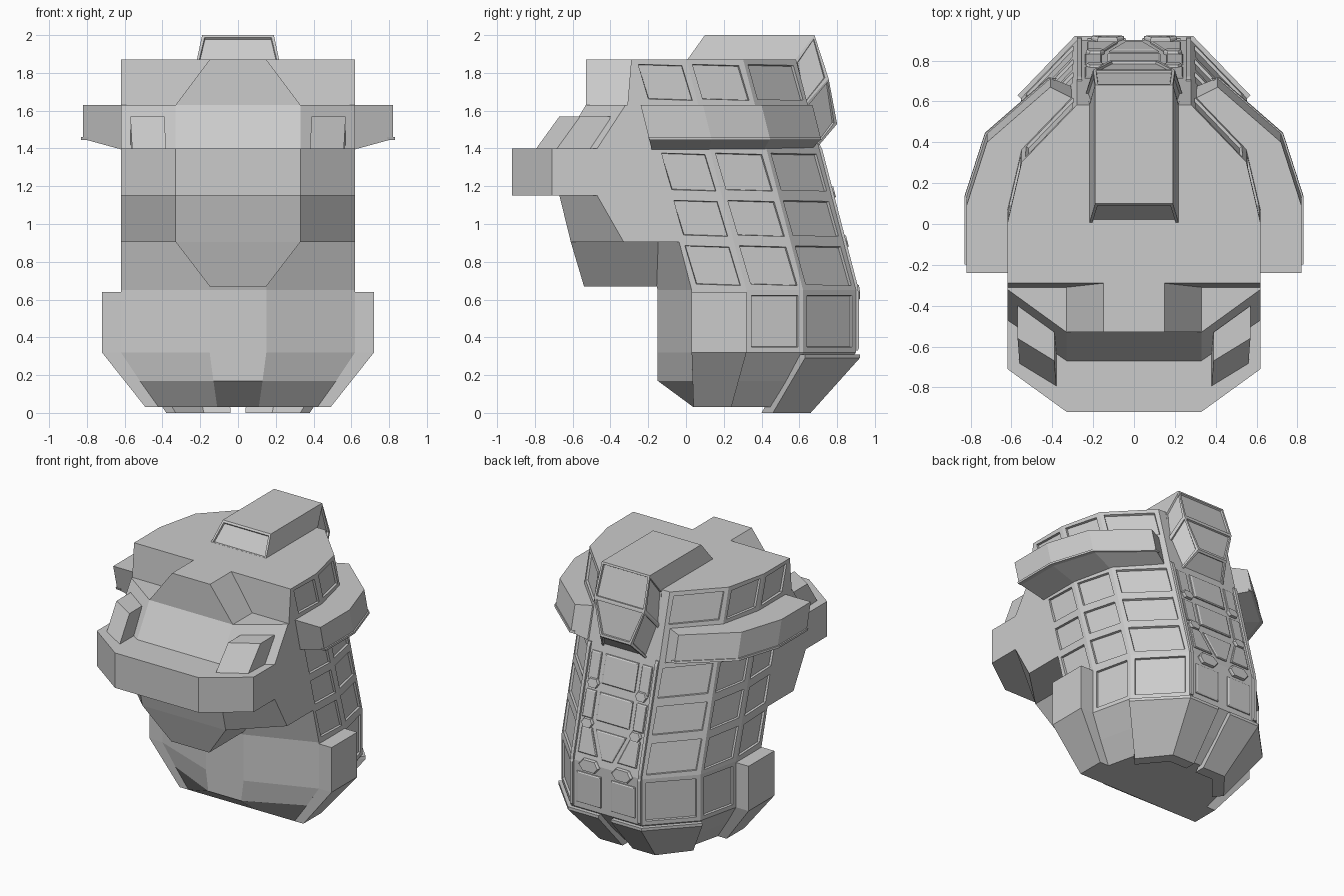
import bpy, bmesh

if "Cube" in bpy.data.objects:
    bpy.data.objects.remove(bpy.data.objects["Cube"])


def loft(name, rings, mirror=False, panels=(), inset=0.04, depth=-0.015):
    """Skin equal-length rings, cap the ends, sink panels into (ring, segment) faces."""
    bm = bmesh.new()
    vs = [[bm.verts.new(p) for p in r] for r in rings]
    n = len(rings[0])
    faces = {}
    for i in range(len(rings) - 1):
        for j in range(n):
            k = (j + 1) % n
            faces[i, j] = bm.faces.new((vs[i][j], vs[i][k], vs[i + 1][k], vs[i + 1][j]))
    faces['start'] = bm.faces.new(vs[0])
    faces['end'] = bm.faces.new(vs[-1])
    bmesh.ops.recalc_face_normals(bm, faces=bm.faces[:])
    if panels:
        # a tight step gives the panels crisp walls
        sel = [faces[p] for p in panels]
        bmesh.ops.inset_individual(bm, faces=sel, thickness=inset, depth=0)
        bmesh.ops.inset_individual(bm, faces=sel, thickness=0.004, depth=depth)
    me = bpy.data.meshes.new(name)
    bm.to_mesh(me)
    bm.free()
    ob = bpy.data.objects.new(name, me)
    bpy.context.collection.objects.link(ob)
    if mirror:
        ob.modifiers.new("mirror", 'MIRROR').use_mirror_merge = False
    return ob


def sym(half, z):
    """Horizontal ring from its +x half."""
    return [(x, y, z) for x, y in half] + [(-x, y, z) for x, y in reversed(half)]


def flat(pts, z):
    return [(x, y, z) for x, y in pts]


def shift(z):
    """Forward lean of the trunk above the hips."""
    return -0.26 * max(0, z - 0.65)


# Trunk: leaning faceted column with rows of sunken panels
base = [(0.15, -0.15), (0.62, 0.03), (0.62, 0.32), (0.55, 0.62), (0.28, 0.9)]
rings = [sym([(0.11, 0.04), (0.42, 0.04), (0.42, 0.24), (0.37, 0.45), (0.2, 0.63)], 0.03),
         sym([(0.13, -0.15), (0.52, 0.035), (0.52, 0.28), (0.46, 0.54), (0.24, 0.77)], 0.17)]
for z in (0.32, 0.65, 0.91, 1.15, 1.40, 1.63, 1.87):
    half = [(x, y + shift(z)) for x, y in base]
    if z > 1:
        half[0] = (0.15, 0.03 + shift(z))
    rings.append(sym(half, z))
cells = [(i, j) for i in (2, 3, 4, 5, 7) for j in (1, 2, 3, 5, 6, 7)
         if not (i == 2 and j in (1, 7))]
loft("trunk", rings, panels=cells)

# Head front: face core, forehead, brow, collar and keel under the jaw
core = []
for z, yc, ys in ((0.905, -0.61, -0.33), (1.15, -0.67, -0.47),
                  (1.40, -0.67, -0.47), (1.63, -0.53, -0.32)):
    core.append(sym([(0.33, yc), (0.62, ys), (0.62, 0.06 + shift(z))], z))
loft("face_core", core)
loft("forehead", [sym([(0.62, -0.31), (0.62, -0.19)], 1.63),
                  sym([(0.62, -0.29), (0.62, -0.26)], 1.87)])
loft("brow", [sym([(0.33, -0.53), (0.33, 0)], 1.63), sym([(0.15, -0.53), (0.15, 0)], 1.87)])
collar = [(0.33, -0.92), (0.62, -0.71), (0.62, -0.40)]
loft("collar", [sym(collar, 1.15), sym(collar, 1.40)])
loft("jaw_keel", [sym([(0.15, -0.54), (0.15, 0.1)], 0.67),
                  sym([(0.33, -0.61), (0.33, 0.1)], 0.905)])

# Slanted cheek blocks standing on the collar
loft("cheek_block", [flat([(0.57, -0.45), (0.38, -0.58), (0.38, -0.80), (0.56, -0.69)], 1.39),
                     flat([(0.57, -0.40), (0.39, -0.53), (0.39, -0.67), (0.57, -0.56)], 1.57)],
     mirror=True)

# Shoulder band wrapped round each side
outer = [(0.82, -0.24), (0.82, 0.09), (0.72, 0.40), (0.41, 0.67)]
inner = [(0.60, -0.24), (0.60, 0.06), (0.53, 0.35), (0.27, 0.60)]
loft("shoulder_band", [[(a, b, 1.63), (a, b + 0.045, 1.45), (c, d + 0.06, 1.39), (c, d, 1.63)]
                       for (a, b), (c, d) in zip(outer, inner)], mirror=True)
# Thin lip along the lower edge of the band
loft("band_lip", [[(a + 0.01, b + 0.042, 1.46), (a + 0.01, b + 0.047, 1.445),
                   (a - 0.03, b + 0.045, 1.445), (a - 0.03, b + 0.04, 1.46)]
                  for a, b in outer], mirror=True)

# Crest: box over the top that folds down the back
crest = []
for oy, oz, ow, iy, iz, iw in ((0.10, 2.0, 0.19, 0.0, 1.86, 0.22),
                               (0.68, 2.0, 0.19, 0.57, 1.86, 0.22),
                               (0.755, 1.77, 0.20, 0.63, 1.63, 0.24),
                               (0.80, 1.53, 0.12, 0.69, 1.40, 0.18)):
    crest.append([(ow, oy, oz), (-ow, oy, oz), (-iw, iy, iz), (iw, iy, iz)])
loft("crest", crest, inset=0.02, depth=-0.012,
     panels=['start', 'end', (1, 0), (1, 1), (1, 3), (2, 0), (2, 1), (2, 3)])

# Hip blocks
loft("hip_block", [flat([(0.35, 0.04), (0.49, 0.04), (0.49, 0.24), (0.35, 0.24)], 0.03),
                   flat([(0.55, 0.03), (0.72, 0.03), (0.72, 0.32), (0.55, 0.32)], 0.32),
                   flat([(0.55, 0.03), (0.72, 0.03), (0.72, 0.32), (0.55, 0.32)], 0.64)],
     mirror=True)

# Tail plates curling under the back
low = [(0.04, 0.66), (0.22, 0.66), (0.38, 0.46), (0.33, 0.40), (0.18, 0.58), (0.04, 0.58)]
top = [(0.05, 0.92), (0.29, 0.92), (0.57, 0.63), (0.50, 0.56), (0.25, 0.84), (0.05, 0.84)]
loft("tail_plate", [flat(low, 0.0), flat(top, 0.29), flat(top, 0.31)], mirror=True)


def back_plate(name, pts, t, mirror=False):
    """Thin chamfered plate on the leaning back, outlined in x and z."""
    cx = sum(p[0] for p in pts) / len(pts)
    cz = sum(p[1] for p in pts) / len(pts)
    small = [(cx + (x - cx) * 0.9, cz + (z - cz) * 0.93) for x, z in pts]
    loft(name, [[(x, 0.9 + shift(z) + o, z) for x, z in ring]
                for ring, o in ((pts, -0.02), (pts, t * 0.6), (small, t))], mirror=mirror)


def rect(x0, x1, z0, z1):
    return [(x0, z0), (x1, z0), (x1, z1), (x0, z1)]


def knob(x, z, w, h):
    return [(x - w, z), (x - w * 0.6, z - h), (x + w * 0.6, z - h),
            (x + w, z), (x + w * 0.6, z + h), (x - w * 0.6, z + h)]


# Back detail: spine plates, side strips, knobs and edge ridges
back_plate("lower_back_plate", rect(0.04, 0.23, 0.36, 0.58), 0.012, True)
back_plate("spine_wedge", [(-0.04, 0.70), (0.04, 0.70), (0.12, 0.88), (-0.12, 0.88)], 0.012)
back_plate("wedge_side", [(0.08, 0.71), (0.23, 0.71), (0.23, 0.88), (0.15, 0.88)], 0.012, True)
for z0, z1 in ((0.94, 1.12), (1.18, 1.37)):
    back_plate("spine_plate", rect(-0.13, 0.13, z0, z1), 0.014)
    back_plate("spine_strip", rect(0.16, 0.24, z0, z1), 0.01, True)
back_plate("back_knob", knob(0.13, 0.64, 0.08, 0.04), 0.022, True)
for z in (0.91, 1.17):
    back_plate("small_knob", knob(0.19, z, 0.045, 0.03), 0.022, True)
for z0, z1 in ((0.33, 0.65), (0.65, 1.42)):
    back_plate("edge_ridge", rect(0.255, 0.28, z0, z1), 0.015, True)
